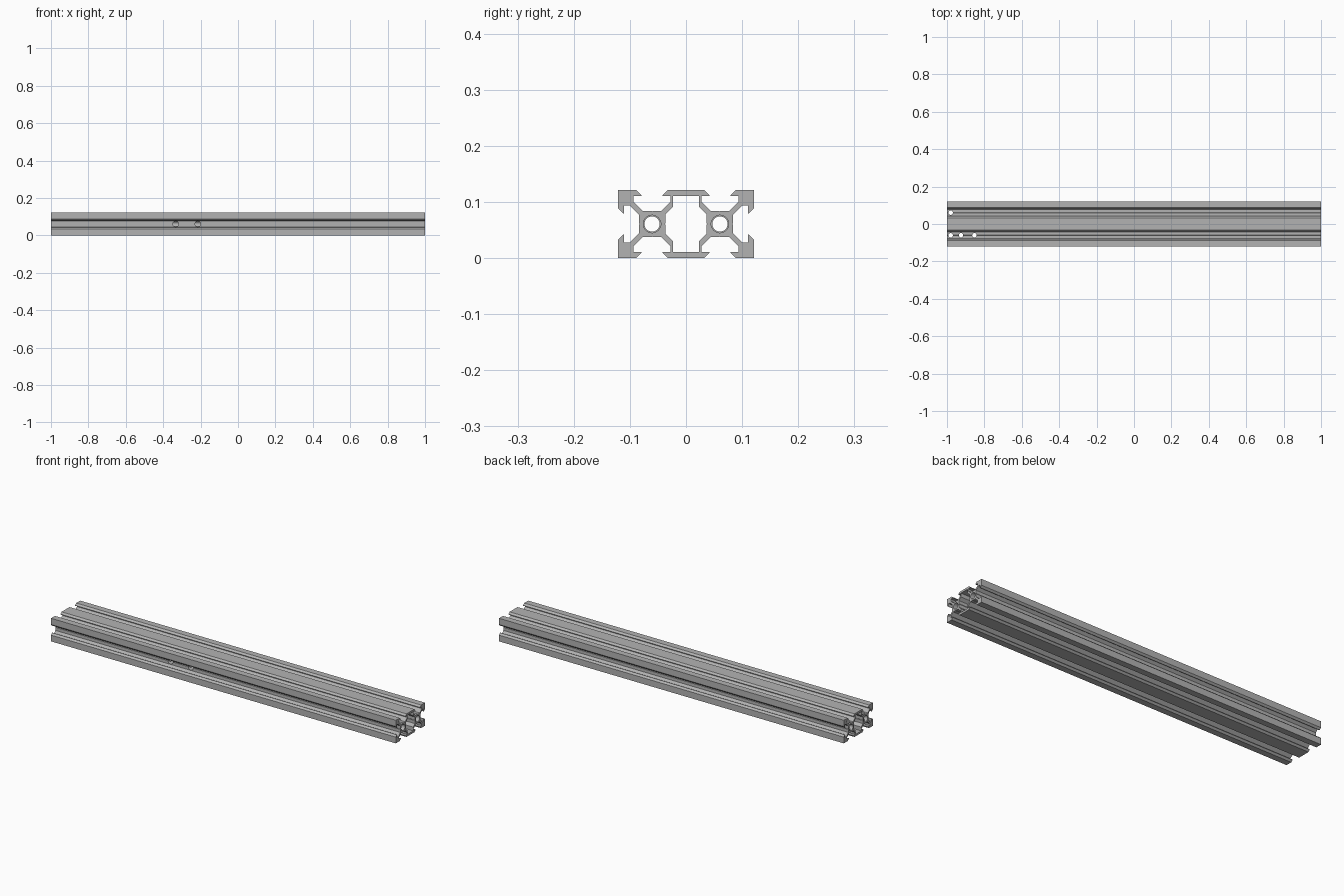
import bpy, bmesh
from math import pi, sin, cos
from mathutils import Matrix, Vector

if "Cube" in bpy.data.objects:
    bpy.data.objects.remove(bpy.data.objects["Cube"])

MM = 0.00605          # profile is drawn in millimetres: 40 wide, 20 high
PITCH = 10            # distance of each core from the middle
MID_Z = 10 * MM

aluminium = bpy.data.materials.new("aluminium grey")
aluminium.use_nodes = True
GREY = (0.45, 0.45, 0.45, 1)
aluminium.diffuse_color = GREY
aluminium.node_tree.nodes["Principled BSDF"].inputs["Base Color"].default_value = GREY

# Half of a V-shaped T-slot, measured from the core centre, slot opening upwards
HALF_SLOT = [(4.58, 10), (3.1, 8.5), (3.1, 8.2), (5.5, 8.2), (5.5, 6.56),
             (2.84, 3.9), (0.21, 3.9), (0, 3.69)]
# Quarter of the hollow between the two cores
QUARTER_HOLLOW = [(3.9, 8.3), (3.9, 5.04), (6.1, 2.84), (6.1, 0.21), (6.31, 0)]


def slot(core_y, turn):
    """Whole slot, clockwise, turned about its core."""
    points = [(-a, b) for a, b in HALF_SLOT] + HALF_SLOT[-2::-1]
    rot = Matrix.Rotation(turn, 2)
    return [rot @ Vector(p) + Vector((core_y, 0)) for p in points]


def circle(core_y, radius, count=32):
    return [(core_y + radius * cos(2 * pi * i / count),
             radius * sin(2 * pi * i / count)) for i in range(count)]


# Outer outline, clockwise from the top: six slots and four corners
W, H = 20, 10
outline = (slot(-PITCH, 0) + slot(PITCH, 0) + [(W, H)]
           + slot(PITCH, -pi / 2) + [(W, -H)]
           + slot(PITCH, pi) + slot(-PITCH, pi) + [(-W, -H)]
           + slot(-PITCH, pi / 2) + [(-W, H)])

right_half = QUARTER_HOLLOW + [(a, -b) for a, b in QUARTER_HOLLOW[-2::-1]]
hollow = right_half + [(-a, b) for a, b in reversed(right_half)]

# Extruded profile
curve = bpy.data.curves.new("profile", "CURVE")
curve.dimensions = "2D"
curve.fill_mode = "BOTH"
curve.extrude = 1
for loop in (outline, hollow, circle(-PITCH, 2.25), circle(PITCH, 2.25)):
    spline = curve.splines.new("POLY")
    spline.points.add(len(loop) - 1)
    for point, (a, b) in zip(spline.points, loop):
        point.co = (a * MM, b * MM, 0, 1)
    spline.use_cyclic_u = True
sketch = bpy.data.objects.new("profile_sketch", curve)
bpy.context.collection.objects.link(sketch)
bpy.context.view_layer.update()
graph = bpy.context.evaluated_depsgraph_get()
mesh = bpy.data.meshes.new_from_object(sketch.evaluated_get(graph))
bpy.data.objects.remove(sketch)

# Lay the profile along x, weld and merge the flat caps
bm = bmesh.new()
bm.from_mesh(mesh)
along_x = Matrix(((0, 0, 1, 0), (1, 0, 0, 0), (0, 1, 0, MID_Z), (0, 0, 0, 1)))
bmesh.ops.transform(bm, matrix=along_x, verts=bm.verts)
bmesh.ops.remove_doubles(bm, verts=bm.verts, dist=1e-5)
bmesh.ops.recalc_face_normals(bm, faces=bm.faces)
bm.to_mesh(mesh)
bm.free()
mesh.materials.clear()
mesh.materials.append(aluminium)
rail = bpy.data.objects.new("slotted_rail", mesh)
bpy.context.collection.objects.link(rail)


def drill(location, rotation, radius, depth):
    """Cut a round hole into the rail."""
    bpy.ops.mesh.primitive_cylinder_add(vertices=32, radius=radius, depth=depth,
                                        location=location, rotation=rotation)
    cutter = bpy.context.object
    cutter.hide_render = True
    cutter.data.materials.append(aluminium)
    mod = rail.modifiers.new("hole", "BOOLEAN")
    mod.operation = "DIFFERENCE"
    mod.solver = "EXACT"
    mod.object = cutter
    bpy.ops.object.select_all(action="DESELECT")
    bpy.context.view_layer.objects.active = rail
    rail.select_set(True)
    bpy.ops.object.modifier_apply(modifier=mod.name)
    bpy.data.objects.remove(cutter)


CORE = PITCH * MM
# Widened bore mouths at both ends
for end in (-1, 1):
    for side in (-1, 1):
        drill((end, side * CORE, MID_Z), (0, pi / 2, 0), 2.6 * MM, 0.16)
# Vertical through holes near the right end
for x, side in ((-0.98, -1), (-0.925, -1), (-0.853, -1), (-0.98, 1)):
    drill((x, side * CORE, MID_Z), (0, 0, 0), 0.012, 0.3)
# Cross holes in the front core wall
for x in (-0.333, -0.215):
    drill((x, -CORE - 0.05, MID_Z), (pi / 2, 0, 0), 0.015, 0.1)

bpy.ops.object.shade_smooth_by_angle(angle=0.4)
